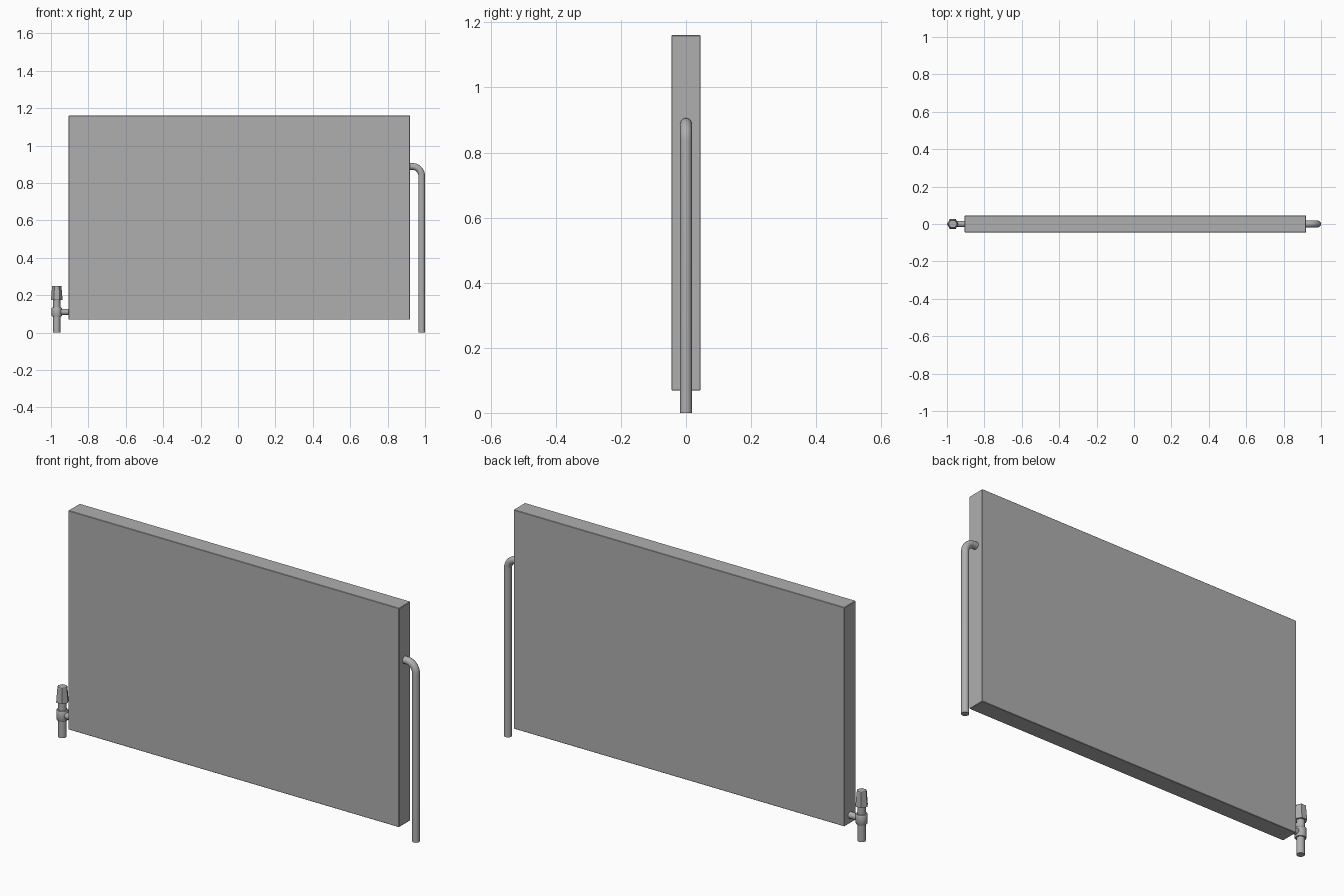
import bpy, bmesh, math
from mathutils import Vector

if "Cube" in bpy.data.objects:
    bpy.data.objects.remove(bpy.data.objects["Cube"])

# darker grey shared by every part
grey = bpy.data.materials.new("dark_grey")
grey.diffuse_color = (0.43, 0.43, 0.43, 1)
grey.use_nodes = True
grey.node_tree.nodes["Principled BSDF"].inputs["Base Color"].default_value = grey.diffuse_color


def finish(name, bm, smooth=True):
    bmesh.ops.recalc_face_normals(bm, faces=bm.faces)
    me = bpy.data.meshes.new(name)
    bm.to_mesh(me)
    bm.free()
    me.materials.append(grey)
    ob = bpy.data.objects.new(name, me)
    bpy.context.collection.objects.link(ob)
    if smooth:
        bpy.ops.object.select_all(action='DESELECT')
        ob.select_set(True)
        bpy.context.view_layer.objects.active = ob
        bpy.ops.object.shade_smooth_by_angle(angle=math.radians(35))
    return ob


def loft(name, rings, smooth=True):
    """Skin a list of equal-length point rings and cap both ends."""
    bm = bmesh.new()
    rows = [[bm.verts.new(p) for p in ring] for ring in rings]
    n = len(rows[0])
    for a, b in zip(rows, rows[1:]):
        for i in range(n):
            j = (i + 1) % n
            bm.faces.new((a[i], a[j], b[j], b[i]))
    bm.faces.new(rows[0])
    bm.faces.new(rows[-1])
    return finish(name, bm, smooth)


def circle(center, side, radius, n=24):
    """Ring around center in the plane of the side vector and the y axis."""
    c, s, y = Vector(center), Vector(side), Vector((0, 1, 0))
    return [c + radius * (math.cos(t) * s + math.sin(t) * y)
            for t in (2 * math.pi * i / n for i in range(n))]


# radiator panel with a fine edge bevel
bm = bmesh.new()
bmesh.ops.create_cube(bm, size=1)
bmesh.ops.scale(bm, vec=(1.825, 0.09, 1.092), verts=bm.verts)
bmesh.ops.translate(bm, vec=(0.0075, 0, 0.615), verts=bm.verts)
panel = finish("panel", bm, smooth=False)
bev = panel.modifiers.new("edge_bevel", 'BEVEL')
bev.width = 0.002
bev.segments = 1

# tall supply pipe with a quarter bend into the right side
px, pz, bend, pr = 0.982, 0.888, 0.05, 0.018
rings = [circle((px, 0, 0), (1, 0, 0), pr)]
for i in range(11):
    t = math.pi / 2 * i / 10
    side = Vector((math.cos(t), 0, math.sin(t)))
    rings.append(circle(Vector((px - bend, 0, pz - bend)) + bend * side, side, pr))
rings.append(circle((0.90, 0, pz), (0, 0, 1), pr))
loft("supply_pipe", rings)

# valve: stem with a collar, in one turned profile
vx = -0.969
profile = [(0, 0.019), (0.085, 0.019), (0.085, 0.025), (0.088, 0.027),
           (0.132, 0.027), (0.135, 0.025), (0.135, 0.019), (0.18, 0.019)]
loft("valve_stem", [circle((vx, 0, z), (1, 0, 0), r) for z, r in profile])

# short connector from valve to panel
loft("valve_connector", [circle((x, 0, 0.11), (0, 0, 1), 0.016)
                         for x in (vx, -0.89)])

# tapered six-sided valve knob
loft("valve_knob", [circle((vx, 0, z), (1, 0, 0), r, 6)
                    for z, r in ((0.175, 0.031), (0.247, 0.025), (0.25, 0.023))],
     smooth=False)
